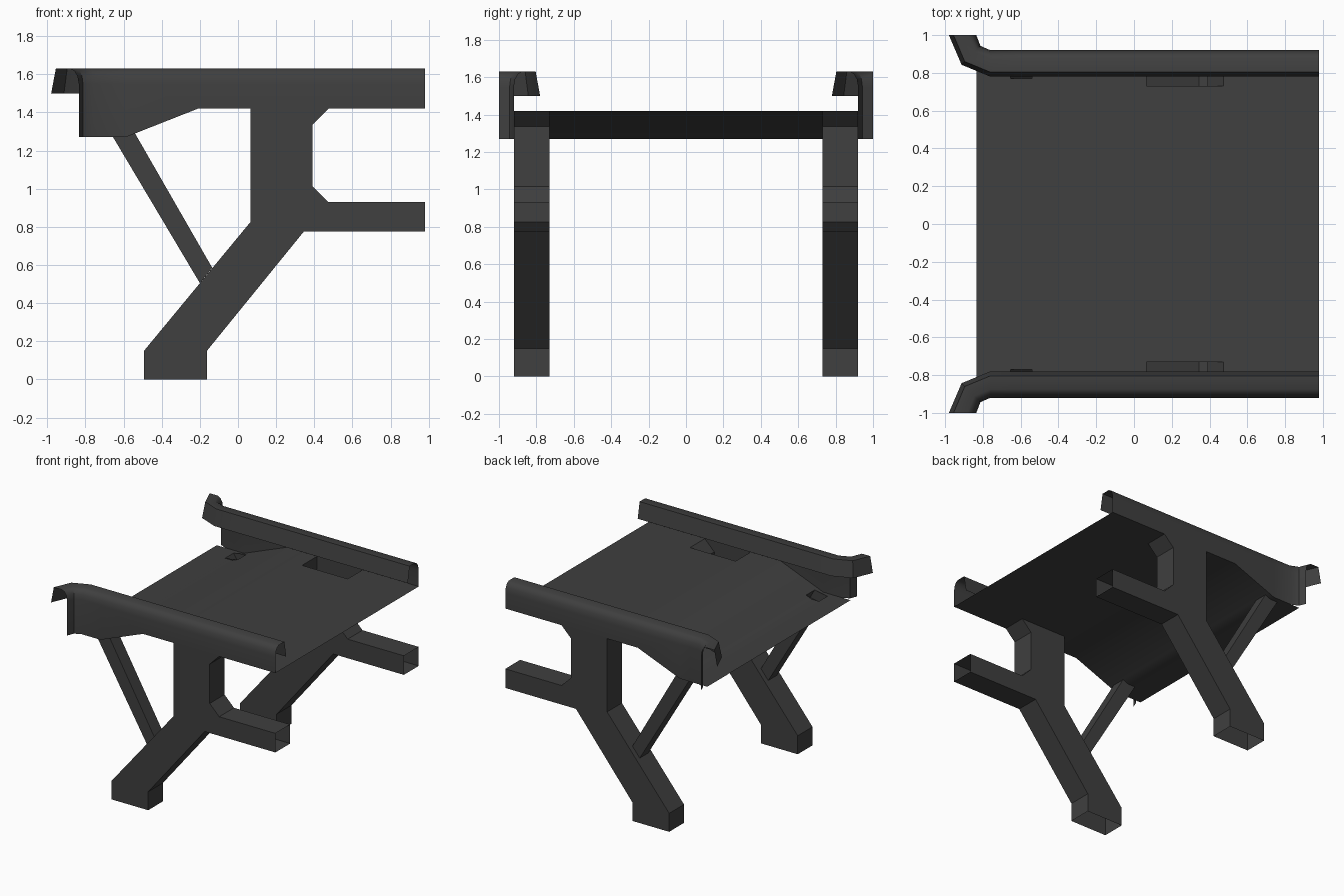
import bpy, bmesh, math

if "Cube" in bpy.data.objects:
    bpy.data.objects.remove(bpy.data.objects["Cube"])

steel = bpy.data.materials.new("dark_steel")
steel.diffuse_color = (0.05, 0.05, 0.05, 1)
steel.use_nodes = True
steel.node_tree.nodes["Principled BSDF"].inputs["Base Color"].default_value = steel.diffuse_color


def make(name, verts, faces, mirror=False, recalc=False):
    mesh = bpy.data.meshes.new(name)
    mesh.from_pydata(verts, [], faces)
    if recalc:
        bm = bmesh.new()
        bm.from_mesh(mesh)
        bmesh.ops.recalc_face_normals(bm, faces=bm.faces)
        bm.to_mesh(bm and mesh)
        bm.free()
    mesh.materials.append(steel)
    ob = bpy.data.objects.new(name, mesh)
    bpy.context.collection.objects.link(ob)
    if mirror:
        mod = ob.modifiers.new("mirror_y", 'MIRROR')
        mod.use_axis = (False, True, False)
        mod.use_mirror_merge = False
    bpy.ops.object.select_all(action='DESELECT')
    ob.select_set(True)
    bpy.context.view_layer.objects.active = ob
    bpy.ops.object.shade_smooth_by_angle(angle=math.radians(35))
    return ob


def hollow_plate(name, profile, y0, y1, open_edges):
    """Extrude an xz profile along y, leaving the listed rim edges open."""
    n = len(profile)
    verts = [(x, y, z) for y in (y0, y1) for x, z in profile]
    faces = [list(range(n)), list(range(2 * n - 1, n - 1, -1))]
    faces += [(i, (i + 1) % n, (i + 1) % n + n, i + n)
              for i in range(n) if i not in open_edges]
    return make(name, verts, faces, mirror=True, recalc=True)


# Deck height along x: flat, then a ramp down to the low front end
ramp = [(-0.84, 1.27), (-0.655, 1.27), (-0.59, 1.27), (-0.54, 1.29), (-0.21, 1.42), (0.98, 1.42)]


def deck_z(x):
    for (x0, z0), (x1, z1) in zip(ramp, ramp[1:]):
        if x <= x1:
            return z0 + (z1 - z0) * (x - x0) / (x1 - x0)
    return 1.42


# Deck sheet with openings above the hollow legs and struts
xs = [-0.835, -0.655, -0.59, -0.54, -0.21, 0.065, 0.475, 0.98]
half = [0.73, 0.77, 0.88, 0.92]
ys = [-y for y in reversed(half)] + half
deck_faces = []
for i in range(len(xs) - 1):
    for j in range(len(ys) - 1):
        cx, cy = (xs[i] + xs[i + 1]) / 2, abs(ys[j] + ys[j + 1]) / 2
        leg_hole = 0.065 < cx < 0.475 and cy > 0.73
        strut_hole = -0.655 < cx < -0.54 and 0.77 < cy < 0.88
        if not (leg_hole or strut_hole):
            a = i * len(ys) + j
            deck_faces.append((a, a + len(ys), a + len(ys) + 1, a + 1))
make("deck", [(x, y, deck_z(x)) for x in xs for y in ys], deck_faces)

# Side rails: hooked section swept along the deck, flaring out at the front end
stations = [((x, 0.78), (x, 0.92)) for x in (0.98, -0.21, -0.54, -0.59, -0.76)]
stations += [((-0.913, 0.843), (-0.813, 0.943)), ((-0.98, 1.0), (-0.835, 1.0))]
section = [(0, 1.5), (0.17, 1.63), (0.68, 1.63), (0.84, 1.617), (0.95, 1.59), (1, 1.55), (1, None)]
rail_verts = []
for (ix, iy), (ox, oy) in stations:
    for t, z in section:
        x, y = ix + (ox - ix) * t, iy + (oy - iy) * t
        rail_verts.append((x, y, deck_z(x) if z is None else z))
m = len(section)
rail_faces = [(i * m + j, i * m + j + 1, (i + 1) * m + j + 1, (i + 1) * m + j)
              for i in range(len(stations) - 1) for j in range(m - 1)]
make("side_rails", rail_verts, [f[::-1] for f in rail_faces], mirror=True)

# Hollow legs with rear arm, open at the top, arm end and foot
leg = [(0.065, 1.42), (0.475, 1.42), (0.39, 1.335), (0.39, 1.015), (0.475, 0.93),
       (0.98, 0.93), (0.98, 0.775), (0.345, 0.775), (-0.163, 0.15), (-0.163, 0),
       (-0.493, 0), (-0.493, 0.15), (0.065, 0.825)]
hollow_plate("legs", leg, 0.73, 0.92, {0, 5, 9})

# Diagonal struts between leg and low deck end, open at both ends
strut = [(-0.655, 1.27), (-0.54, 1.29), (-0.135, 0.585), (-0.2, 0.505)]
hollow_plate("struts", strut, 0.77, 0.88, {0, 2})
